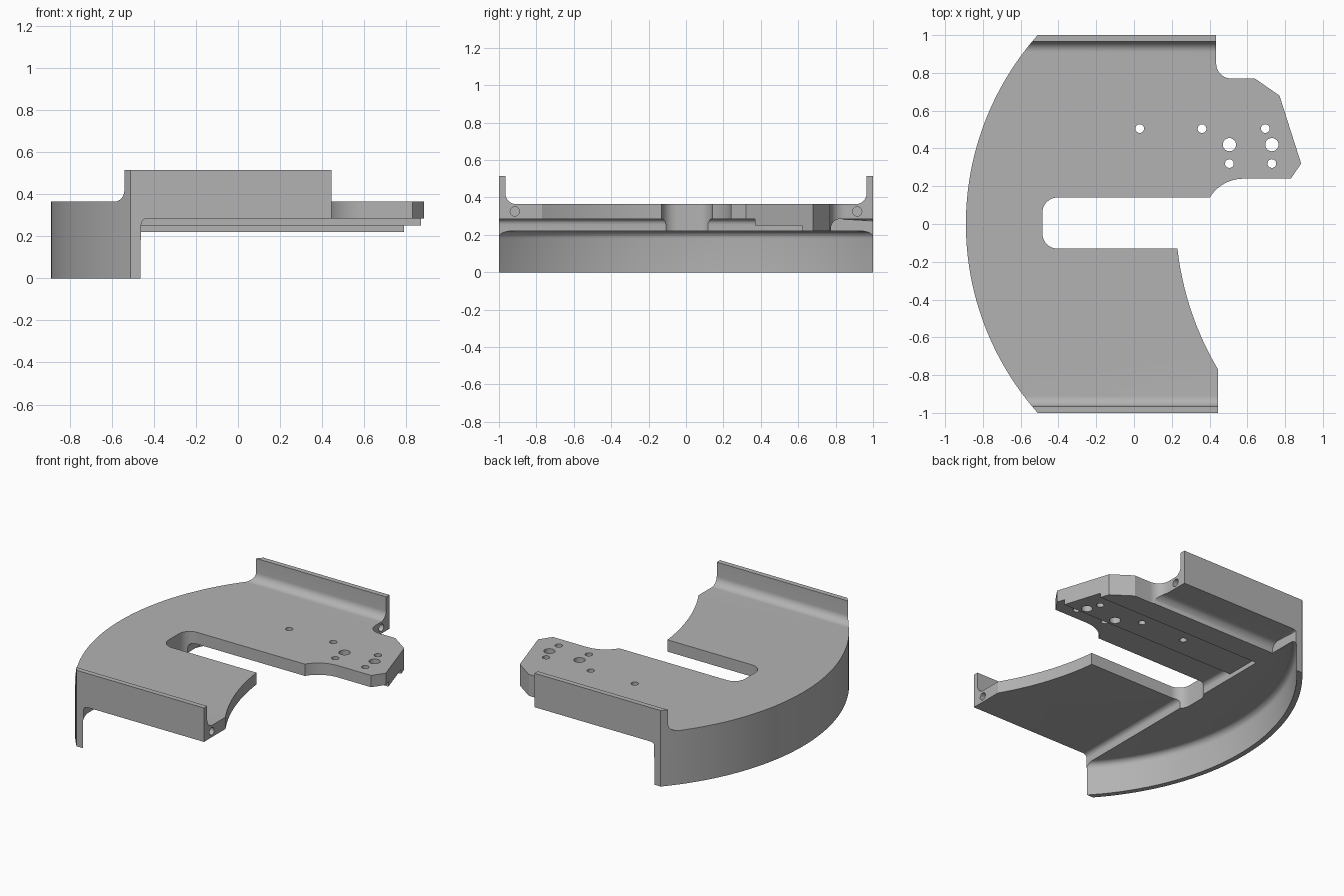
import bpy
import bmesh
from math import radians, degrees, atan2, hypot, cos, sin, asin

old = bpy.data.objects.get("Cube")
if old:
    bpy.data.objects.remove(old)

RIM_R, RIM_X = 1.506, 0.616      # radius and centre of the curved rim
WALL = 0.035
TOP, UNDER, ROOF = 0.365, 0.285, 0.22
STEP_X = -0.46                   # where the deep rim section ends


def arc(cx, cy, r, start, end, n=10):
    angles = [radians(start + (end - start) * i / n) for i in range(n + 1)]
    return [(cx + r * cos(a), cy + r * sin(a)) for a in angles]


def add_object(name, bm):
    bmesh.ops.recalc_face_normals(bm, faces=bm.faces)
    mesh = bpy.data.meshes.new(name)
    bm.to_mesh(mesh)
    bm.free()
    obj = bpy.data.objects.new(name, mesh)
    bpy.context.collection.objects.link(obj)
    return obj


def prism(outline, low, high, axis="z"):
    """Extrude a closed outline along z, or a (y, z) outline along x."""
    bm = bmesh.new()
    place = (lambda a, b: (a, b, low)) if axis == "z" else (lambda a, b: (low, a, b))
    face = bm.faces.new([bm.verts.new(place(a, b)) for a, b in outline])
    new = bmesh.ops.extrude_face_region(bm, geom=[face])["geom"]
    shift = (0, 0, high - low) if axis == "z" else (high - low, 0, 0)
    bmesh.ops.translate(bm, vec=shift, verts=[v for v in new if isinstance(v, bmesh.types.BMVert)])
    return bm


def cutter(name, bm):
    obj = add_object(name, bm)
    obj.hide_render = True
    return obj


# Plan outline: rim, straight back, arm, slot and curved front lobe
rim_angle = degrees(asin(1 / RIM_R))
lobe_a, lobe_b, lobe_r = (0.23, -0.13), (0.445, -0.77), 1.6
dx, dy = lobe_b[0] - lobe_a[0], lobe_b[1] - lobe_a[1]
chord = hypot(dx, dy)
rise = (lobe_r ** 2 - chord ** 2 / 4) ** 0.5
lobe_x = (lobe_a[0] + lobe_b[0]) / 2 - dy / chord * rise
lobe_y = (lobe_a[1] + lobe_b[1]) / 2 + dx / chord * rise
lobe_angles = [degrees(atan2(p[1] - lobe_y, p[0] - lobe_x)) % 360 for p in (lobe_a, lobe_b)]

outline = arc(RIM_X, 0, RIM_R, 180 + rim_angle, 180 - rim_angle, 56)
outline += [(0.435, 1)] + arc(0.515, 0.85, 0.08, 180, 270)
outline += [(0.64, 0.77), (0.77, 0.68), (0.885, 0.32), (0.83, 0.24)]
outline += arc(0.58, 0.03, 0.21, 90, 148)
outline += arc(-0.405, 0.06, 0.08, 90, 180) + arc(-0.405, -0.05, 0.08, 180, 270)
outline += arc(lobe_x, lobe_y, lobe_r, *lobe_angles, 16) + [(0.445, -1)]
bracket = add_object("bracket", prism(outline, 0, 0.515))
cutters = []

# Space between the two upright flanges, with rounded inner corners
edge, r = 1 - WALL, 0.055
trough = [(-edge, 0.7)] + arc(-edge + r, TOP + r, r, 180, 270)
trough += arc(edge - r, TOP + r, r, 270, 360) + [(edge, 0.7)]
cutters.append(cutter("trough_cutter", prism(trough, -1.2, 1.2, "x")))

# Hollow inside the rim wall, with a rounded upper corner
hollow = prism(arc(RIM_X, 0, RIM_R - WALL, 0, 357.5, 143), -0.2, ROOF)
top_edges = [e for e in hollow.edges if all(v.co.z > ROOF - 0.01 for v in e.verts)]
bmesh.ops.bevel(hollow, geom=top_edges, offset=0.04, segments=6, profile=0.5, affect="EDGES")
cutters.append(cutter("hollow_cutter", hollow))

# Stepped underside of the plate and arm
under = [(-1.2, -0.2), (-1.2, UNDER), (0.37, UNDER), (0.37, 0.25), (0.62, 0.25), (0.62, 0.15)]
under += [(0.775, 0.15)] + arc(0.825, UNDER - 0.05, 0.05, 180, 90) + [(1.2, UNDER), (1.2, -0.2)]
steps = prism(under, STEP_X, 1.3, "x")
inner = [e for e in steps.edges if e.calc_length() > 0.2
         and all(v.co.x < STEP_X + 0.01 and v.co.z > UNDER - 0.01 for v in e.verts)]
bmesh.ops.bevel(steps, geom=inner, offset=0.03, segments=5, profile=0.5, affect="EDGES")
cutters.append(cutter("underside_cutter", steps))

# Bolt and pin holes through the arm
small, large = 0.023, 0.035
holes = [(0.03, 0.505, small), (0.36, 0.505, small), (0.695, 0.505, small),
         (0.505, 0.32, small), (0.73, 0.32, small), (0.505, 0.42, large), (0.73, 0.42, large)]
for x, y, r in holes:
    cutters.append(cutter("hole_cutter", prism(arc(x, y, r, 0, 345, 23), 0.1, 0.6)))

# Blind holes in the flange ends
for side in (-1, 1):
    ring = arc(side * 0.915, 0.325, 0.025, 0, 345, 23)
    cutters.append(cutter("end_hole_cutter", prism(ring, 0.29, 0.6, "x")))

# Apply the cuts
for tool in cutters:
    mod = bracket.modifiers.new(tool.name, "BOOLEAN")
    mod.operation, mod.solver, mod.object = "DIFFERENCE", "EXACT", tool
bpy.context.view_layer.update()
graph = bpy.context.evaluated_depsgraph_get()
final = bpy.data.meshes.new_from_object(bracket.evaluated_get(graph))
bracket.modifiers.clear()
bracket.data = final
for tool in cutters:
    bpy.data.objects.remove(tool)

# Grey finish
grey = bpy.data.materials.new("grey_metal")
grey.use_nodes = True
colour = (0.45, 0.45, 0.45, 1)
grey.diffuse_color = colour
grey.node_tree.nodes["Principled BSDF"].inputs["Base Color"].default_value = colour
final.materials.clear()
final.materials.append(grey)

bpy.ops.object.select_all(action="DESELECT")
bracket.select_set(True)
bpy.context.view_layer.objects.active = bracket
bpy.ops.object.shade_smooth_by_angle(angle=radians(25))
